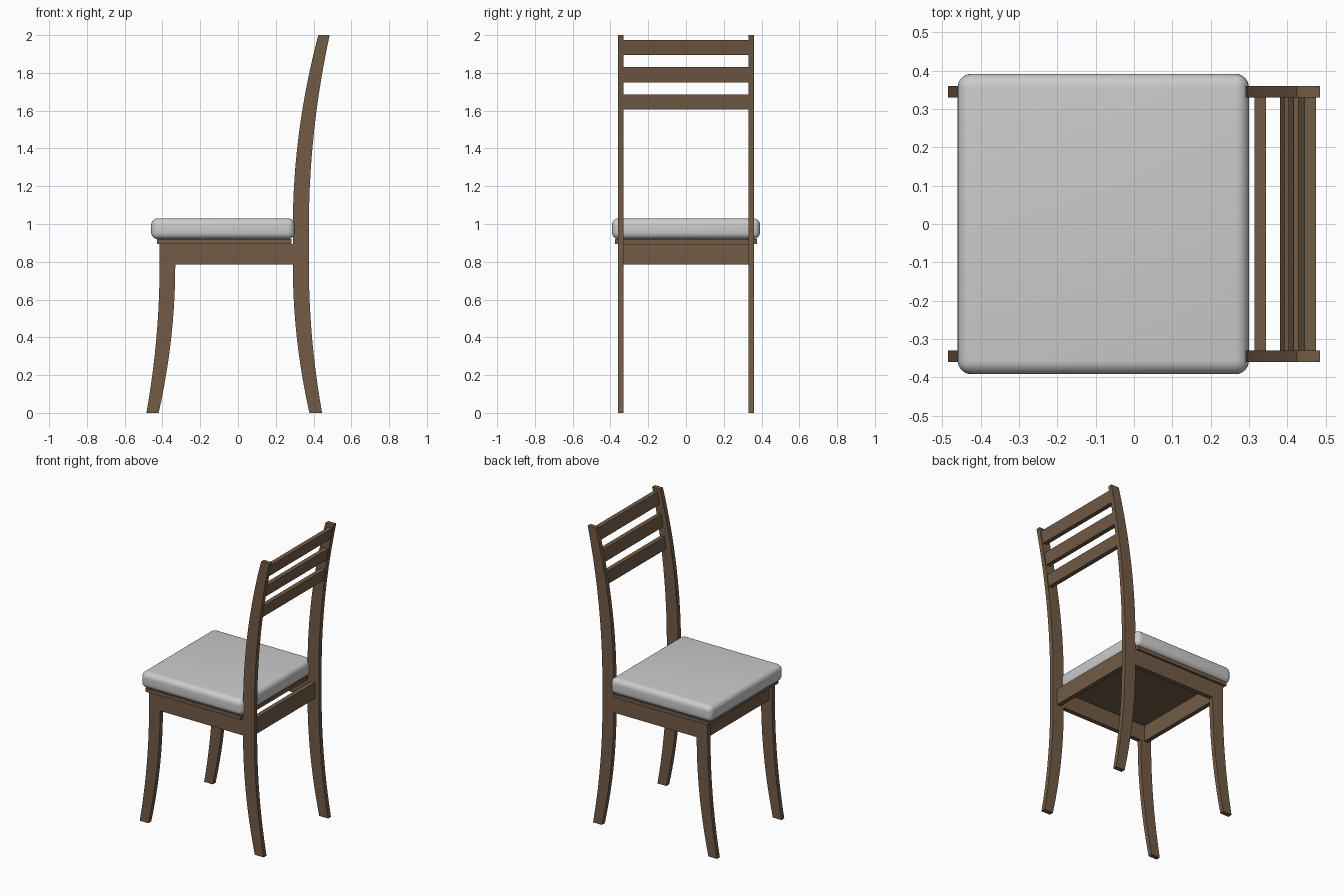
import bpy, bmesh
from mathutils import Vector

cube = bpy.data.objects.get("Cube")
if cube:
    bpy.data.objects.remove(cube, do_unlink=True)


def material(name, rgb):
    mat = bpy.data.materials.new(name)
    mat.use_nodes = True
    mat.diffuse_color = (*rgb, 1)
    mat.node_tree.nodes["Principled BSDF"].inputs["Base Color"].default_value = (*rgb, 1)
    return mat


wood = material("brown wood", (0.17, 0.105, 0.062))
fabric = material("pale grey fabric", (0.6, 0.6, 0.6))


def prism(name, profile, y0, y1, mat):
    """Extrude an (x, z) outline from y0 to y1."""
    bm = bmesh.new()
    face = bm.faces.new([bm.verts.new((x, y0, z)) for x, z in profile])
    out = bmesh.ops.extrude_face_region(bm, geom=[face])
    moved = [v for v in out["geom"] if isinstance(v, bmesh.types.BMVert)]
    bmesh.ops.translate(bm, verts=moved, vec=Vector((0, y1 - y0, 0)))
    bmesh.ops.recalc_face_normals(bm, faces=bm.faces)
    mesh = bpy.data.meshes.new(name)
    bm.to_mesh(mesh)
    bm.free()
    mesh.materials.append(mat)
    obj = bpy.data.objects.new(name, mesh)
    bpy.context.collection.objects.link(obj)
    return obj


def box(name, x0, x1, z0, z1, half_y, mat):
    return prism(name, [(x0, z0), (x1, z0), (x1, z1), (x0, z1)], -half_y, half_y, mat)


def sweep(x_straight, x_end, z_straight, z_end, steps=10):
    """Curved edge leaving the vertical at z_straight and ending at x_end."""
    return [(x_straight + (x_end - x_straight) * (i / steps) ** 2,
             z_straight + (z_end - z_straight) * i / steps) for i in range(steps + 1)]


RAIL_LOW, RAIL_TOP, BACK_LOW = 0.785, 0.895, 0.98
INNER = 0.33

# Side frames: front leg, side rail and back post in one outline
outline = (
    sweep(-0.415, -0.485, RAIL_LOW, 0)
    + sweep(-0.332, -0.42, RAIL_LOW, 0)[::-1]
    + sweep(0.29, 0.378, RAIL_LOW, 0)
    + sweep(0.375, 0.445, RAIL_LOW, 0)[::-1]
    + sweep(0.375, 0.485, BACK_LOW, 2)
    + sweep(0.29, 0.425, BACK_LOW, 2)[::-1]
    + [(0.29, RAIL_TOP), (-0.415, RAIL_TOP)]
)
for side, sign in (("left", 1), ("right", -1)):
    prism(side + "_side_frame", outline, sign * INNER, sign * 0.36, wood)

# Cross rails under the seat
box("front_rail", -0.39, -0.36, RAIL_LOW, RAIL_TOP, INNER, wood)
box("back_rail", 0.315, 0.345, RAIL_LOW, RAIL_TOP, INNER, wood)

# Back slats leaning with the posts
for name, z in (("lower", 1.605), ("middle", 1.75), ("upper", 1.895)):
    def rear(h):
        return 0.37 + 0.11 * ((h - BACK_LOW) / (2 - BACK_LOW)) ** 2
    top = z + 0.08
    prism(name + "_back_slat",
          [(rear(z) - 0.03, z), (rear(z), z), (rear(top), top), (rear(top) - 0.03, top)],
          -INNER, INNER, wood)

# Seat board and cushion
box("seat_board", -0.43, 0.283, RAIL_TOP, 0.92, 0.375, wood)
cushion = box("seat_cushion", -0.46, 0.30, 0.92, 1.03, 0.392, fabric)
bevel = cushion.modifiers.new("rounded edges", "BEVEL")
bevel.width = 0.036
bevel.segments = 6
bpy.ops.object.select_all(action="DESELECT")
bpy.context.view_layer.objects.active = cushion
cushion.select_set(True)
bpy.ops.object.modifier_apply(modifier=bevel.name)
bpy.ops.object.shade_smooth_by_angle()
